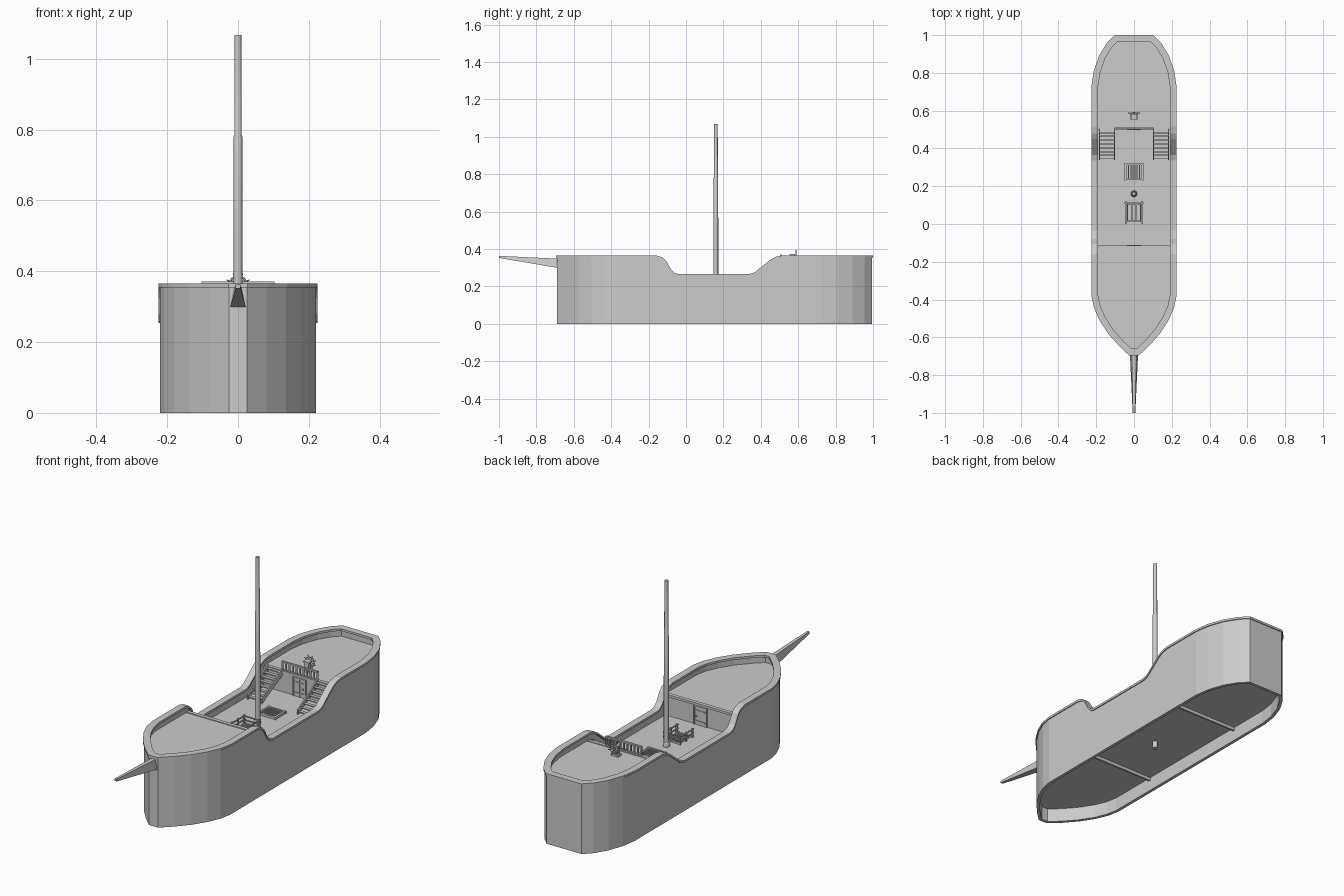
import bpy, bmesh, math
from mathutils import Vector

if "Cube" in bpy.data.objects:
    bpy.data.objects.remove(bpy.data.objects["Cube"])

MAIN, UPPER, KEEL = 0.212, 0.32, 0.07
HALF = [(.025, -.69), (.08, -.638), (.135, -.575), (.18, -.505), (.208, -.44), (.22, -.38),
        (.22, .73), (.208, .81), (.18, .89), (.14, .955), (.1, .995)]
SHEER = [(-.16, .365), (-.125, .355), (-.105, .335), (-.08, .29), (-.06, .271), (-.035, .265),
         (.335, .265), (.365, .274), (.45, .342), (.48, .358), (.515, .365)]


def interp(table, y):
    """table rows are (y, value)"""
    if y <= table[0][0]:
        return table[0][1]
    for (a, va), (b, vb) in zip(table, table[1:]):
        if y <= b:
            return va + (vb - va) * (y - a) / (b - a)
    return table[-1][1]


def sheer(y):
    return interp(SHEER, y)


def half_width(y):
    return interp([(b, a) for a, b in HALF], y)


def make(name, verts, faces):
    me = bpy.data.meshes.new(name)
    me.from_pydata([tuple(v) for v in verts], [], faces)
    bm = bmesh.new()
    bm.from_mesh(me)
    bmesh.ops.recalc_face_normals(bm, faces=bm.faces)
    bm.to_mesh(me)
    bm.free()
    ob = bpy.data.objects.new(name, me)
    bpy.context.collection.objects.link(ob)
    return ob


BOX_FACES = [(0, 1, 2, 3), (4, 5, 6, 7), (0, 1, 5, 4), (1, 2, 6, 5), (2, 3, 7, 6), (3, 0, 4, 7)]


def boxes(name, spans):
    """one object from (x0, x1, y0, y1, z0, z1) blocks"""
    v, f = [], []
    for x0, x1, y0, y1, z0, z1 in spans:
        n = len(v)
        v += [(x, y, z) for z in (z0, z1) for x, y in ((x0, y0), (x1, y0), (x1, y1), (x0, y1))]
        f += [tuple(n + i for i in q) for q in BOX_FACES]
    return make(name, v, f)


def lathe(name, profile, x, y, sides):
    """upright turned part from (radius, z) points"""
    v = [(x + r * math.cos(2 * math.pi * i / sides), y + r * math.sin(2 * math.pi * i / sides), z)
         for r, z in profile for i in range(sides)]
    f = [(k * sides + i, k * sides + (i + 1) % sides, (k + 1) * sides + (i + 1) % sides, (k + 1) * sides + i)
         for k in range(len(profile) - 1) for i in range(sides)]
    f += [tuple(range(sides)), tuple(range(len(v) - sides, len(v)))]
    ob = make(name, v, f)
    bpy.ops.object.select_all(action='DESELECT')
    ob.select_set(True)
    bpy.context.view_layer.objects.active = ob
    bpy.ops.object.shade_smooth_by_angle(angle=math.radians(40))
    return ob


# Plan outline of the ship, with extra points where the sheer line bends
side = sorted(HALF + [(half_width(y), y) for y, z in SHEER], key=lambda p: p[1])
LOOP = [Vector(p) for p in side] + [Vector((-x, y)) for x, y in reversed(side)]


def inset(d):
    out, n = [], len(LOOP)
    for i, p in enumerate(LOOP):
        a, b = (p - LOOP[i - 1]).normalized(), (LOOP[(i + 1) % n] - p).normalized()
        na, nb = Vector((-a.y, a.x)), Vector((-b.y, b.x))
        m = (na + nb).normalized()
        out.append(p + m * d / max(m.dot(na), .4))
    return out


def band(name, d_out, d_in, low, high):
    """closed wall between two insets of the outline"""
    o, i = inset(d_out), inset(d_in)
    n, v = len(LOOP), []
    for pts, h in ((o, low), (o, high), (i, high), (i, low)):
        v += [(p.x, p.y, h(q.y)) for p, q in zip(pts, LOOP)]
    f = [(r * n + k, r * n + (k + 1) % n, (r + 1) % 4 * n + (k + 1) % n, (r + 1) % 4 * n + k)
         for r in range(4) for k in range(n)]
    return make(name, v, f)


band("hull", 0, .016, lambda y: 0, lambda y: sheer(y) - .01)
band("hull_rail", -.005, .03, lambda y: sheer(y) - .011, sheer)


# Decks, each a block down to the hold ceiling
def deck(name, y0, y1, z0, z1):
    ys = [y0] + [y for x, y in HALF if y0 < y < y1] + [y1]
    pts = [(half_width(y) - .012, y) for y in ys]
    pts += [(-x, y) for x, y in reversed(pts)]
    n = len(pts)
    v = [(x, y, z) for z in (z0, z1) for x, y in pts]
    f = [tuple(range(n)), tuple(range(n, 2 * n))]
    f += [(i, (i + 1) % n, n + (i + 1) % n, n + i) for i in range(n)]
    make(name, v, f)


deck("fore_deck", -.68, -.125, KEEL, UPPER)
deck("main_deck", -.125, .51, KEEL, MAIN)
deck("quarter_deck", .51, .985, KEEL, UPPER)
boxes("fore_bulkhead", [(-.207, .207, -.13, -.12, KEEL - .016, UPPER)])
boxes("aft_bulkhead", [(-.207, .207, .505, .515, KEEL - .016, UPPER)])
boxes("deck_edge_trim", [(-.2, .2, -.133, -.114, UPPER - .008, UPPER + .004),
                         (-.2, .2, .5, .518, UPPER - .008, UPPER + .004)])


# Doors with frame, panel strips and knob
def door(name, y, s):
    def b(x0, x1, d, z0, z1):
        a, c = sorted((y, y + s * d))
        return (x0, x1, a, c, z0, z1)
    boxes(name, [b(-.038, -.032, .008, MAIN, .31), b(.032, .038, .008, MAIN, .31),
                 b(-.038, .038, .008, .304, .31), b(-.03, .03, .004, MAIN, .303),
                 b(-.03, .03, .007, .228, .234), b(-.03, .03, .007, .282, .288),
                 b(-.003, .003, .006, MAIN, .303), b(.018, .024, .01, .254, .26)])


door("fore_door", -.12, 1)
door("aft_door", .505, -1)

# Stairs up to the quarter deck
STEPS, Y0, Y1 = 8, .345, .505
for s, side_name in ((1, "right"), (-1, "left")):
    treads = []
    for i in range(STEPS):
        ya = Y0 + (Y1 - Y0) * i / STEPS
        z = MAIN + (UPPER - MAIN) * (i + 1) / STEPS
        x0, x1 = sorted((s * .105, s * .18))
        treads.append((x0, x1, ya, ya + .017, z - .005, z))
    boxes("stair_treads_" + side_name, treads)
    for x, tag in ((.1, "inner"), (.18, "outer")):
        v = [(s * (x + dx), y, z) for dx in (0, .006)
             for y, z in ((Y0 - .005, MAIN), (Y0 - .005, MAIN + .025), (Y1, UPPER + .012), (Y1, UPPER - .025))]
        make(f"stair_stringer_{tag}_{side_name}", v, BOX_FACES)

# Quarter deck railing
boxes("quarter_deck_railing",
      [(-.103, .103, .502, .512, .364, .371), (-.1, .1, .504, .51, UPPER, .328)]
      + [(-.1 + i * .02 - .003, -.1 + i * .02 + .003, .504, .51, UPPER, .365) for i in range(11)])

# Companion hatch with guard railing
rail = []
for x in (-.044, .044):
    rail += [(x - .004, x + .004, y - .004, y + .004, MAIN, MAIN + .047) for y in (.012, .063, .112)]
    rail += [(x - .003, x + .003, .0, .122, MAIN + h, MAIN + h + .005) for h in (.018, .038)]
rail += [(-.052, .052, y - .003, y + .003, MAIN + h, MAIN + h + .005) for h in (.018, .038) for y in (.112,)]
boxes("hatch_railing", rail)
boxes("hatch_steps", [(-.036, .036, y - .003, y + .003, MAIN, MAIN + .008) for y in (.015, .107)]
      + [(x - .003, x + .003, .01, .112, MAIN, MAIN + .01) for x in (-.034, -.012, .012, .034)])

# Cargo grating
grate = [(-.053, .053, y - .004, y + .004, MAIN, MAIN + .012) for y in (.236, .316)]
grate += [(x - .004, x + .004, .23, .322, MAIN, MAIN + .012) for x in (-.047, .047)]
grate += [(-.04 + i * .0115 - .003, -.04 + i * .0115 + .003, .24, .312, MAIN, MAIN + .01) for i in range(8)]
boxes("cargo_grating", grate)

# Mast and its collar
lathe("mast", [(.0125, .035), (.0125, .5), (.0122, .78), (.0105, .785), (.0095, 1.068)], 0, .16, 12)
lathe("mast_collar", [(.016, MAIN), (.017, MAIN + .012), (.013, MAIN + .022)], 0, .16, 12)

# Bowsprit
v = []
for y, w, wt, z0, z1 in ((-.68, .022, .012, .298, .348), (-1, .007, .006, .352, .363)):
    v += [(-w, y, z0), (w, y, z0), (wt, y, z1), (-wt, y, z1)]
make("bowsprit", v, BOX_FACES)

# Steering wheel just aft of its stand
WY, WZ = .588, .362
boxes("wheel_stand", [(-.02, .02, .554, .582, UPPER, UPPER + .01), (-.013, .013, .557, .579, UPPER, WZ + .006),
                      (-.017, .017, .554, .582, WZ + .006, WZ + .012), (-.004, .004, .575, WY + .005, WZ - .004, WZ + .004)])
bpy.ops.mesh.primitive_torus_add(major_segments=16, minor_segments=6, major_radius=.024, minor_radius=.003,
                                 location=(0, WY, WZ), rotation=(math.pi / 2, 0, 0))
bpy.context.object.name = "wheel_rim"
for i in range(4):
    bpy.ops.mesh.primitive_cylinder_add(vertices=6, radius=.002, depth=.07, location=(0, WY, WZ),
                                        rotation=(0, math.pi / 8 + i * math.pi / 4, 0))
    bpy.context.object.name = "wheel_spoke"
